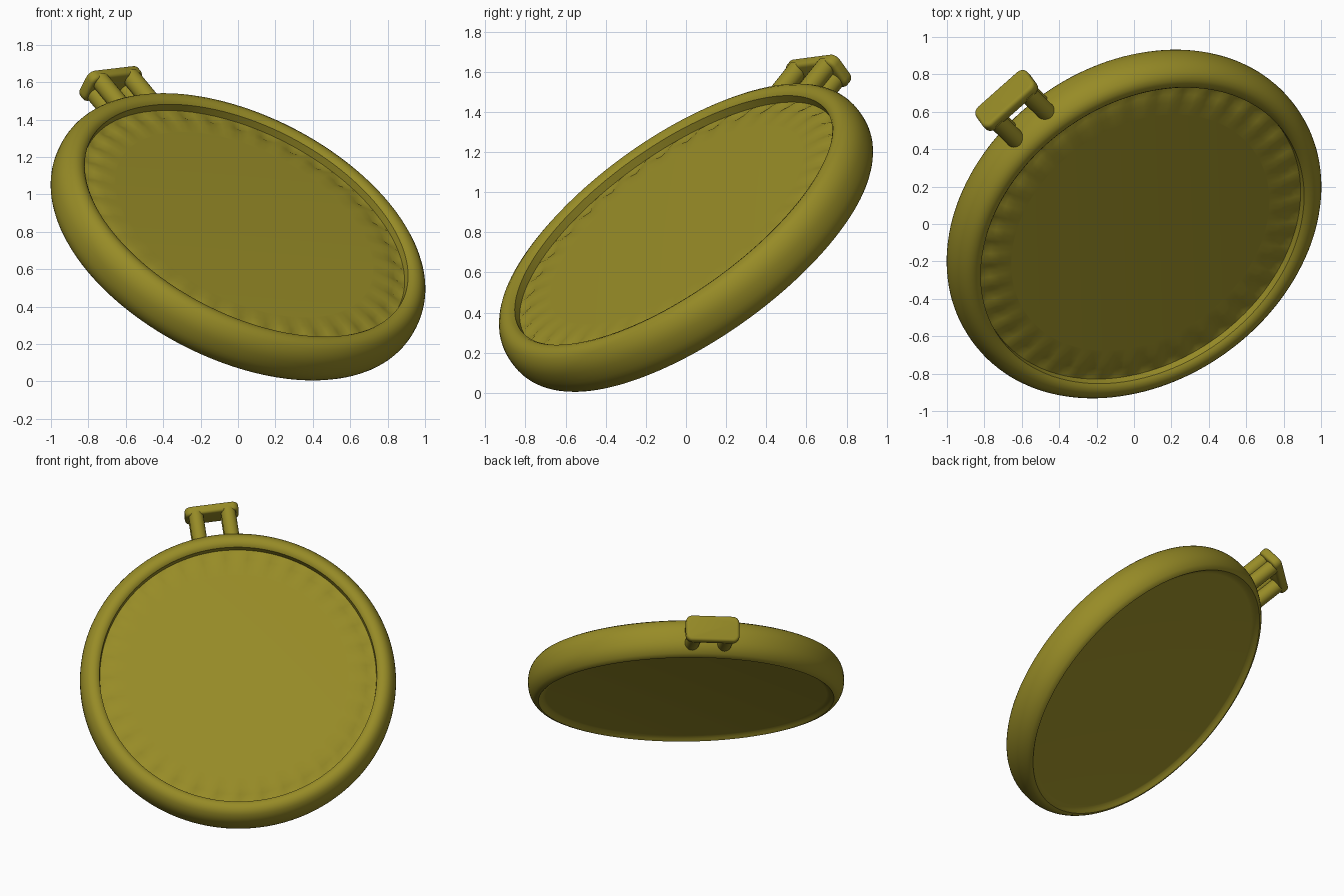
import bpy, bmesh
from math import sin, cos, pi, radians, copysign
from mathutils import Matrix, Vector

if "Cube" in bpy.data.objects:
    bpy.data.objects.remove(bpy.data.objects["Cube"])

# Tilted frame: local z = face normal, local y = direction of the hanger
n = Vector((0.388, -0.537, 0.749)).normalized()
e = Vector((-0.545, 0.529, 0.651))
e = (e - n * e.dot(n)).normalized()
t = e.cross(n)
FRAME = Matrix.Translation((0, 0, 0.773)) @ Matrix((t, e, n)).transposed().to_4x4()

olive = bpy.data.materials.new("olive")
olive.diffuse_color = (0.31, 0.26, 0.02, 1)
olive.use_nodes = True
olive.node_tree.nodes["Principled BSDF"].inputs["Base Color"].default_value = olive.diffuse_color


def finish(name, bm, angle=40):
    bmesh.ops.recalc_face_normals(bm, faces=bm.faces)
    bm.transform(FRAME)
    me = bpy.data.meshes.new(name)
    bm.to_mesh(me)
    bm.free()
    ob = bpy.data.objects.new(name, me)
    bpy.context.collection.objects.link(ob)
    me.materials.append(olive)
    bpy.ops.object.select_all(action='DESELECT')
    ob.select_set(True)
    bpy.context.view_layer.objects.active = ob
    bpy.ops.object.shade_smooth_by_angle(angle=radians(angle))
    return ob


def rings_mesh(rings, seg):
    """Skin rings; each ring is a function k -> (radius, height). Ends are capped."""
    bm = bmesh.new()
    loops = []
    for f in rings:
        row = []
        for k in range(seg):
            r, h = f(k)
            a = 2 * pi * k / seg
            row.append(bm.verts.new((r * cos(a), r * sin(a), h)))
        loops.append(row)
    for a, b in zip(loops, loops[1:]):
        for k in range(seg):
            j = (k + 1) % seg
            bm.faces.new((a[k], a[j], b[j], b[k]))
    bm.faces.new(loops[0])
    bm.faces.new(loops[-1])
    return bm


def const(r, h):
    return lambda k: (r, h)


def wave(r, dr, h, dh):
    return lambda k: (r + dr * cos(2 * pi * k * PLEATS / SEG),
                      h + dh * cos(2 * pi * k * PLEATS / SEG))


def rim(deg, p=2 / 2.3):
    c, s = cos(radians(deg)), sin(radians(deg))
    return 0.90 + 0.169 * c ** p, 0.16 * copysign(abs(s) ** p, s)


# Round case: recessed back plate, rounded rim, flat front bezel, pleated front face
SEG, PLEATS = 144, 36
profile = [(0.95, -0.100), (0.968, -0.103), (0.985, -0.118), (1.0, -0.130)]
profile += [rim(a) for a in range(-48, 49, 8)]
profile += [(0.995, 0.135), (0.970, 0.135), (0.950, 0.128), (0.938, 0.116), (0.935, 0.075)]
rings = [const(r, h) for r, h in profile]
rings += [wave(0.905, 0.012, 0.072, 0.010), wave(0.87, 0, 0.080, 0.007),
          wave(0.82, 0, 0.085, 0.003), const(0.75, 0.086)]
finish("case", rings_mesh(rings, SEG))

# Hanger posts, a close pair of rods on each side
for side, name in ((-1, "left"), (1, "right")):
    for z, depth in ((-0.042, "back"), (0.042, "front")):
        bm = bmesh.new()
        m = Matrix.Translation((side * 0.11, 1.115, z)) @ Matrix.Rotation(pi / 2, 4, 'X')
        bmesh.ops.create_cone(bm, cap_ends=True, segments=24, radius1=0.05,
                              radius2=0.05, depth=0.26, matrix=m)
        finish(f"{name}_{depth}_post", bm)

# Rounded crossbar
bm = bmesh.new()
bmesh.ops.create_cube(bm, size=1, matrix=Matrix.Translation((0, 1.254, -0.005))
                      @ Matrix.Diagonal((0.365, 0.065, 0.18, 1)))
corners = [ed for ed in bm.edges if abs((ed.verts[0].co - ed.verts[1].co).y) > 0.05]
bmesh.ops.bevel(bm, geom=corners, offset=0.045, segments=6, profile=0.5, affect='EDGES')
rims = [ed for ed in bm.edges if abs((ed.verts[0].co - ed.verts[1].co).y) < 0.01]
bmesh.ops.bevel(bm, geom=rims, offset=0.02, segments=4, profile=0.5, affect='EDGES')
finish("crossbar", bm)
